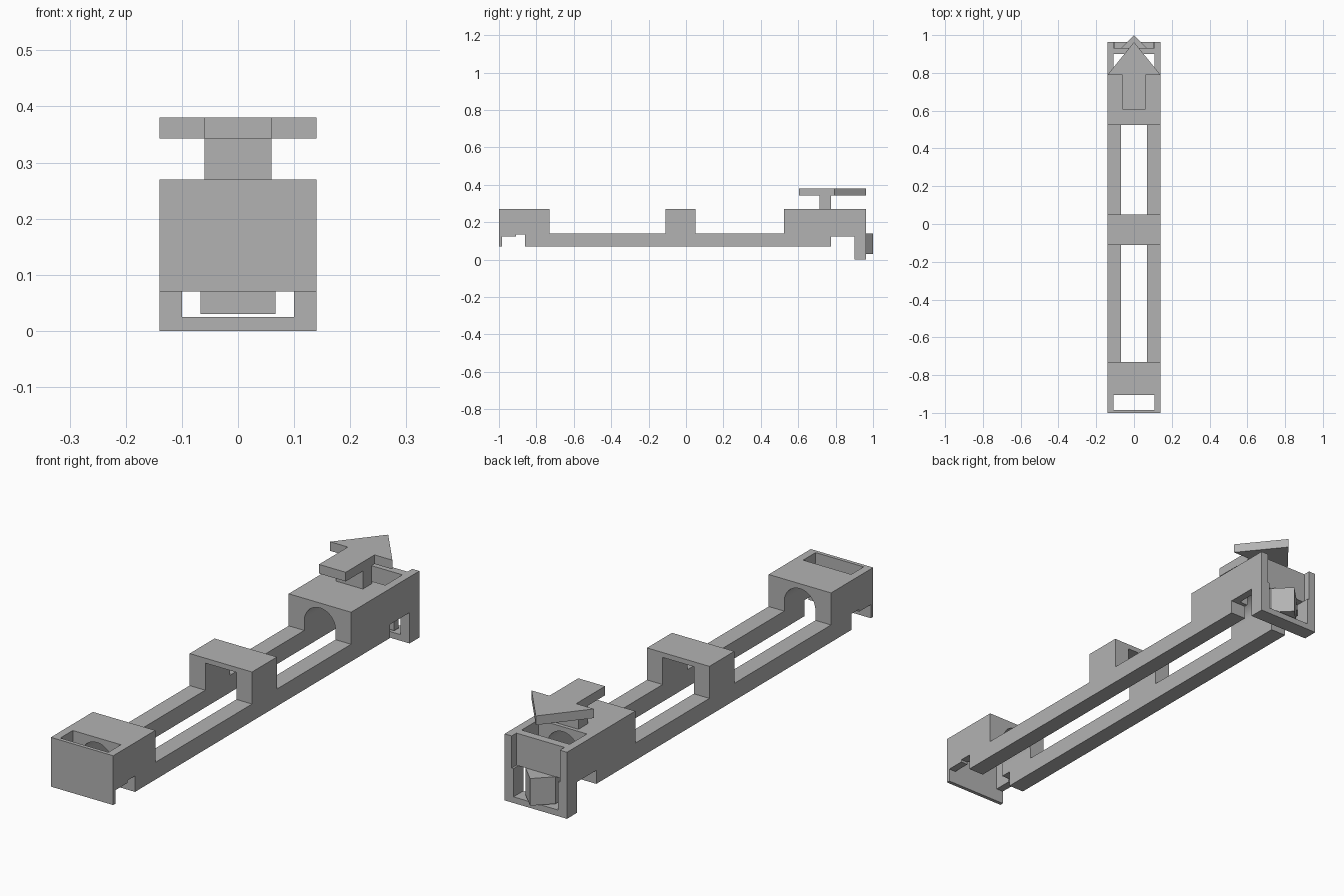
import bpy, bmesh, math
from mathutils import Vector

if "Cube" in bpy.data.objects:
    bpy.data.objects.remove(bpy.data.objects["Cube"], do_unlink=True)

grey = bpy.data.materials.new("plain grey")
grey.use_nodes = True
grey.diffuse_color = (0.45, 0.45, 0.45, 1)
grey.node_tree.nodes["Principled BSDF"].inputs["Base Color"].default_value = grey.diffuse_color


def prism(name, outline, low, high, axis):
    """Extrude a 2D outline between low and high along the given axis."""
    place = {"x": lambda a, b: (low, a, b),
             "y": lambda a, b: (a, low, b),
             "z": lambda a, b: (a, b, low)}[axis]
    step = Vector([(high - low) * (c == axis) for c in "xyz"])
    bm = bmesh.new()
    face = bm.faces.new([bm.verts.new(place(a, b)) for a, b in outline])
    out = bmesh.ops.extrude_face_region(bm, geom=[face])
    bmesh.ops.translate(bm, vec=step, verts=[
        v for v in out["geom"] if isinstance(v, bmesh.types.BMVert)])
    bmesh.ops.recalc_face_normals(bm, faces=bm.faces)
    mesh = bpy.data.meshes.new(name)
    bm.to_mesh(mesh)
    bm.free()
    mesh.materials.append(grey)
    obj = bpy.data.objects.new(name, mesh)
    bpy.context.collection.objects.link(obj)
    return obj


def box(name, half_x, y0, y1, z0, z1):
    return prism(name, [(y0, z0), (y1, z0), (y1, z1), (y0, z1)],
                 -half_x, half_x, "x")


def cut(target, cutter):
    cutter.hide_render = True
    mod = target.modifiers.new("cut", "BOOLEAN")
    mod.operation = "DIFFERENCE"
    mod.solver = "EXACT"
    mod.object = cutter
    bpy.context.view_layer.objects.active = target
    bpy.ops.object.modifier_apply(modifier=mod.name)
    bpy.data.objects.remove(cutter, do_unlink=True)


HALF, FLOOR, RAIL, TOP = 0.14, 0.07, 0.14, 0.27

# Body: side silhouette with two end blocks, a bridge and low rails
side = [(-1, FLOOR), (-1, TOP), (-0.73, TOP), (-0.73, RAIL),
        (-0.11, RAIL), (-0.11, TOP), (0.05, TOP), (0.05, RAIL),
        (0.525, RAIL), (0.525, TOP), (0.963, TOP), (0.963, 0),
        (0.9, 0), (0.9, 0.125), (0.775, 0.125), (0.775, FLOOR),
        (-0.86, FLOOR), (-0.86, 0.135), (-0.91, 0.135),
        (-0.91, 0.125), (-0.985, 0.125), (-0.985, FLOOR)]
body = prism("body", side, -HALF, HALF, "x")

# Arched channel along the whole length, squared off under the bridge
arch = [(0.07, 0.04)]
arch += [(0.07 * math.cos(math.pi * i / 24), 0.18 + 0.07 * math.sin(math.pi * i / 24))
         for i in range(25)]
arch += [(-0.07, 0.04)]
cut(body, prism("channel_cutter", arch, -0.95, 0.85, "y"))
cut(body, box("bridge_cutter", 0.07, -0.2, 0.2, 0.03, 0.25))

# End pockets, then the recess and window of the back wall
cut(body, box("front_pocket_cutter", 0.108, -0.985, -0.905, 0.02, 0.4))
cut(body, box("back_pocket_cutter", 0.108, 0.79, 0.9, 0.05, 0.4))
cut(body, box("recess_cutter", 0.108, 0.933, 1.1, 0.14, 0.4))
cut(body, box("window_cutter", 0.1, 0.85, 1.1, 0.025, 0.14))

# Pointed catch hanging in the back window
latch = [(-0.067, 0.905), (0.067, 0.905), (0.067, 0.933), (0, 1), (-0.067, 0.933)]
prism("latch", latch, 0.03, 0.14, "z")

# Arrow and its stem
box("arrow_stem", 0.06, 0.715, 0.775, TOP, 0.345)
half_arrow = [(0.06, 0.605), (0.06, 0.79), (HALF, 0.79)]
arrow = half_arrow + [(0, 0.963)] + [(-x, y) for x, y in reversed(half_arrow)]
prism("arrow", arrow, 0.343, 0.38, "z")

# Smooth the arches, keep all edges sharp
bpy.ops.object.select_all(action="DESELECT")
body.select_set(True)
bpy.context.view_layer.objects.active = body
bpy.ops.object.shade_smooth_by_angle(angle=math.radians(30))
